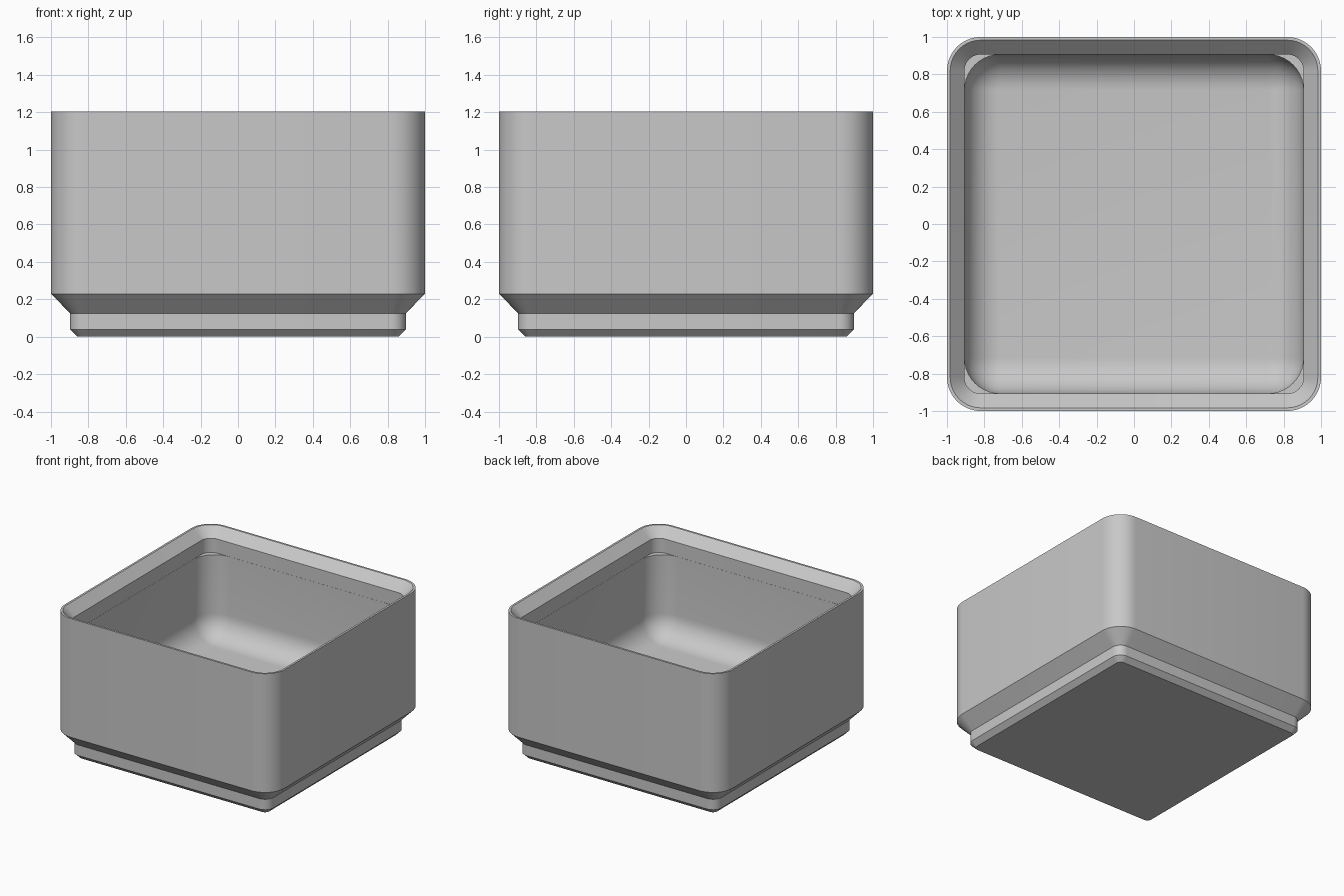
import bpy, bmesh, math

if "Cube" in bpy.data.objects:
    bpy.data.objects.remove(bpy.data.objects["Cube"])

grey = bpy.data.materials.new("plain_grey")
grey.diffuse_color = (0.58, 0.58, 0.58, 1)
grey.use_nodes = True
grey.node_tree.nodes["Principled BSDF"].inputs["Base Color"].default_value = grey.diffuse_color

SEG = 10  # steps per rounded corner


def ring(bm, half, radius, z):
    """Rounded square loop of vertices at height z."""
    c = half - radius
    verts = []
    for k, (sx, sy) in enumerate([(1, 1), (-1, 1), (-1, -1), (1, -1)]):
        for i in range(SEG + 1):
            a = math.pi / 2 * (k + i / SEG)
            verts.append(bm.verts.new((sx * c + radius * math.cos(a),
                                       sy * c + radius * math.sin(a), z)))
    return verts


# Profile as (half width, corner radius, height), from the foot outwards and into the pocket
profile = [
    # stepped foot
    (0.858, 0.039, 0.0), (0.897, 0.077, 0.039), (0.897, 0.077, 0.125),
    # outer wall
    (1.0, 0.181, 0.229), (1.0, 0.181, 1.204),
    # stacking lip
    (0.983, 0.164, 1.204), (0.907, 0.088, 1.128), (0.907, 0.088, 1.012),
]
# Pocket wall with a wide fillet running into the floor
half, rad, floor = 0.906, 0.19, 0.34
profile.append((half, rad, 1.012))
for i in range(SEG + 1):
    a = math.pi / 2 * i / SEG
    r = rad * math.cos(a)
    profile.append((half - rad + r, r, floor + rad * (1 - math.sin(a))))

bm = bmesh.new()
rings = [ring(bm, *p) for p in profile]
n = len(rings[0])
for lo, hi in zip(rings, rings[1:]):
    for i in range(n):
        j = (i + 1) % n
        bm.faces.new((lo[i], lo[j], hi[j], hi[i]))
bm.faces.new(rings[0][::-1])                       # underside
bm.faces.new([rings[-1][k * (SEG + 1)] for k in range(4)])  # pocket floor
bmesh.ops.remove_doubles(bm, verts=bm.verts[:], dist=1e-5)
bmesh.ops.recalc_face_normals(bm, faces=bm.faces[:])

mesh = bpy.data.meshes.new("storage_bin")
bm.to_mesh(mesh)
bm.free()
mesh.materials.append(grey)
storage_bin = bpy.data.objects.new("storage_bin", mesh)
bpy.context.collection.objects.link(storage_bin)

# Smooth corners, crisp steps
bpy.context.view_layer.objects.active = storage_bin
storage_bin.select_set(True)
bpy.ops.object.shade_smooth_by_angle(angle=math.radians(30))
